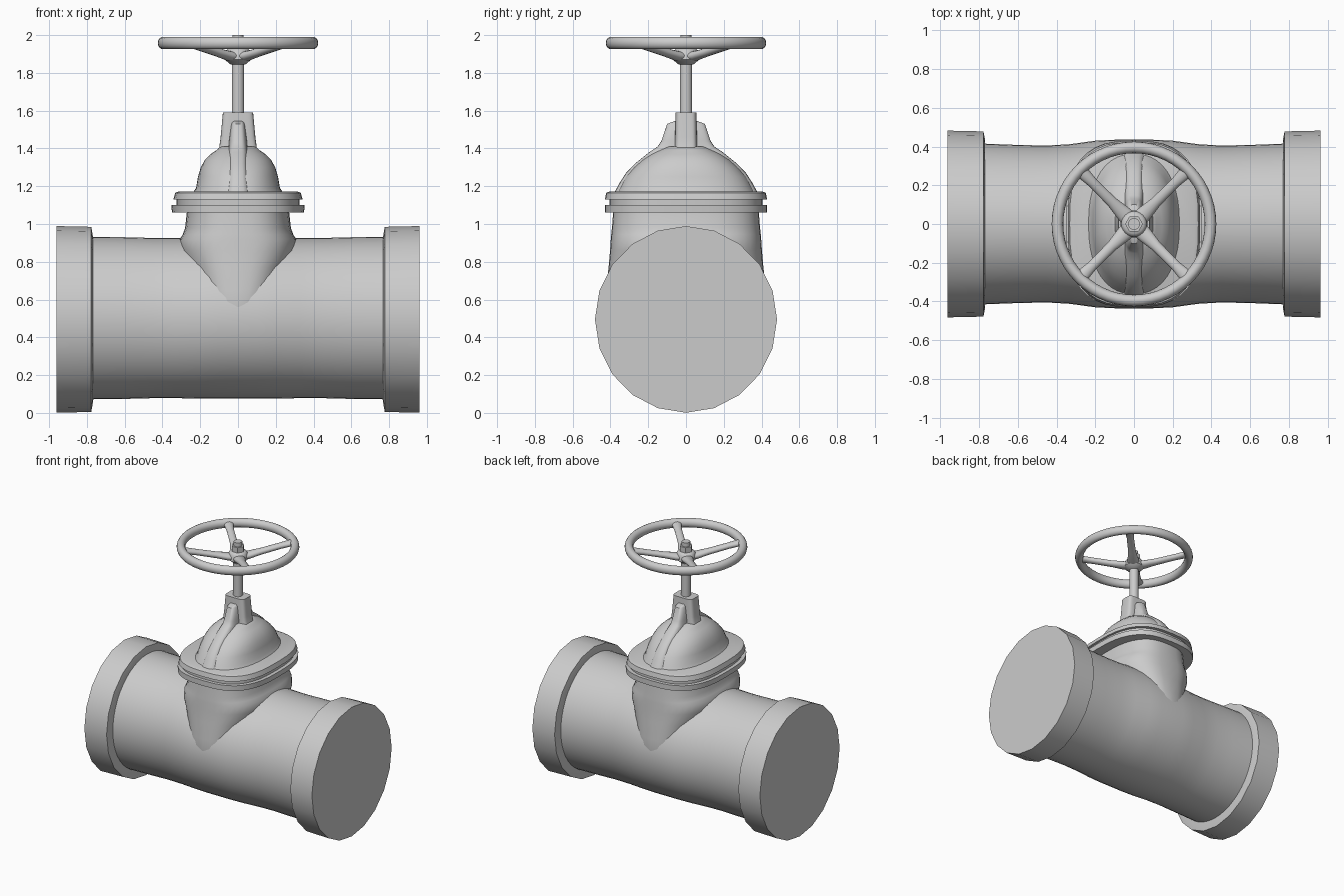
import bpy, bmesh
from math import cos, sin, pi, radians
from mathutils import Matrix

cube = bpy.data.objects.get("Cube")
if cube:
    bpy.data.objects.remove(cube, do_unlink=True)

GREY = (0.6, 0.6, 0.6, 1)
metal = bpy.data.materials.new("cast grey metal")
metal.use_nodes = True
metal.diffuse_color = GREY
metal.node_tree.nodes["Principled BSDF"].inputs["Base Color"].default_value = GREY


def finish(name, bm, angle=35):
    bmesh.ops.recalc_face_normals(bm, faces=bm.faces)
    mesh = bpy.data.meshes.new(name)
    bm.to_mesh(mesh)
    bm.free()
    mesh.materials.append(metal)
    obj = bpy.data.objects.new(name, mesh)
    bpy.context.collection.objects.link(obj)
    bpy.ops.object.select_all(action="DESELECT")
    obj.select_set(True)
    bpy.context.view_layer.objects.active = obj
    bpy.ops.object.shade_smooth_by_angle(angle=radians(angle))
    return obj


def loft(name, rings, axis="z", power=2, sides=40, lift=0, turn=0, angle=35):
    """Join superellipse rings given as (position, half width, half depth[, offset])."""
    bm = bmesh.new()
    loops = []
    for pos, hu, hv, *offset in rings:
        loop = []
        for i in range(sides):
            c, s = cos(2 * pi * i / sides), sin(2 * pi * i / sides)
            u = hu * abs(c) ** (2 / power) * (1 if c > 0 else -1)
            v = hv * abs(s) ** (2 / power) * (1 if s > 0 else -1)
            v += offset[0] if offset else lift
            loop.append(bm.verts.new((u, v, pos) if axis == "z" else (pos, u, v)))
        loops.append(loop)
    for a, b in zip(loops, loops[1:]):
        for i in range(sides):
            j = (i + 1) % sides
            bm.faces.new((a[i], a[j], b[j], b[i]))
    bm.faces.new(loops[0])
    bm.faces.new(loops[-1])
    bmesh.ops.transform(bm, matrix=Matrix.Rotation(turn, 4, "Z"), verts=bm.verts)
    return finish(name, bm, angle)


# Horizontal pipe, slightly fuller around the middle
half_pipe = [(0.78, 0.415, 0.43), (0.6, 0.408, 0.428), (0.45, 0.405, 0.424),
             (0.33, 0.412, 0.424), (0.2, 0.43, 0.426), (0.1, 0.435, 0.427)]
loft("pipe_body", [(-x, u, v) for x, u, v in half_pipe] + half_pipe[::-1],
     "x", sides=48, lift=0.502)

# End collars with flat closed ends
for side, label in ((1, "left"), (-1, "right")):
    loft(label + "_collar", [(side * 0.768, 0.43, 0.44), (side * 0.777, 0.478, 0.49),
                             (side * 0.962, 0.482, 0.494)],
         "x", sides=20, lift=0.495)

# Neck flaring into the pipe
loft("neck", [(0.35, 0.14, 0.39), (0.5, 0.19, 0.435), (0.65, 0.235, 0.425),
              (0.77, 0.27, 0.41), (0.86, 0.31, 0.402), (0.92, 0.308, 0.398),
              (0.945, 0.292, 0.396), (0.98, 0.28, 0.392), (1.07, 0.27, 0.385)], power=2.7)

# Bolted flange pair with a gasket groove
loft("lower_flange", [(1.06, 0.35, 0.43), (1.1, 0.352, 0.43)], power=2.8)
loft("flange_gasket", [(1.09, 0.325, 0.405), (1.14, 0.325, 0.405)], power=2.8)
loft("upper_flange", [(1.13, 0.342, 0.43), (1.165, 0.332, 0.422), (1.172, 0.315, 0.405)],
     power=2.8)

# Bonnet dome, the rib over it and the stem housing
loft("bonnet_dome", [(1.165, 0.24, 0.365), (1.19, 0.222, 0.352), (1.25, 0.212, 0.32),
                     (1.3, 0.197, 0.275), (1.34, 0.175, 0.23), (1.37, 0.145, 0.185),
                     (1.39, 0.115, 0.145), (1.41, 0.095, 0.1)], power=2.3, angle=50)
loft("bonnet_rib", [(1.165, 0.085, 0.38), (1.22, 0.075, 0.35), (1.27, 0.068, 0.318),
                    (1.32, 0.06, 0.27), (1.38, 0.055, 0.195), (1.41, 0.05, 0.15),
                    (1.44, 0.048, 0.13), (1.53, 0.036, 0.1), (1.545, 0.03, 0.06)],
     power=3.5, angle=50)
loft("stem_housing", [(1.35, 0.12, 0.065), (1.4, 0.1, 0.06), (1.46, 0.092, 0.058),
                      (1.59, 0.08, 0.055)], power=5)

# Stem, hub and top nut
loft("stem", [(1.57, 0.033, 0.033), (1.9, 0.033, 0.033)], sides=20)
loft("wheel_hub", [(1.845, 0.04, 0.04), (1.87, 0.07, 0.07), (1.915, 0.065, 0.065),
                   (1.93, 0.05, 0.05)], sides=24, angle=50)
loft("top_nut", [(1.92, 0.046, 0.046), (1.97, 0.046, 0.046)], sides=6, angle=20)
loft("stem_tip", [(1.96, 0.03, 0.03), (2.0, 0.03, 0.03)], sides=16)

# Dished spokes on the diagonals
for i in range(4):
    loft(f"wheel_spoke_{i + 1}", [(0.02, 0.045, 0.026, 1.885), (0.08, 0.04, 0.026, 1.892),
                                  (0.16, 0.028, 0.023, 1.91), (0.3, 0.026, 0.022, 1.942),
                                  (0.36, 0.032, 0.022, 1.955), (0.39, 0.045, 0.022, 1.958)],
         "x", sides=14, turn=pi / 4 + i * pi / 2, angle=50)

# Handwheel rim
bpy.ops.mesh.primitive_torus_add(major_radius=0.395, minor_radius=0.03, major_segments=56,
                                 minor_segments=14, location=(0, 0, 1.958))
rim = bpy.context.object
rim.name = "handwheel_rim"
rim.scale.z = 1.12
rim.data.materials.append(metal)
bpy.ops.object.shade_smooth_by_angle(angle=radians(60))
